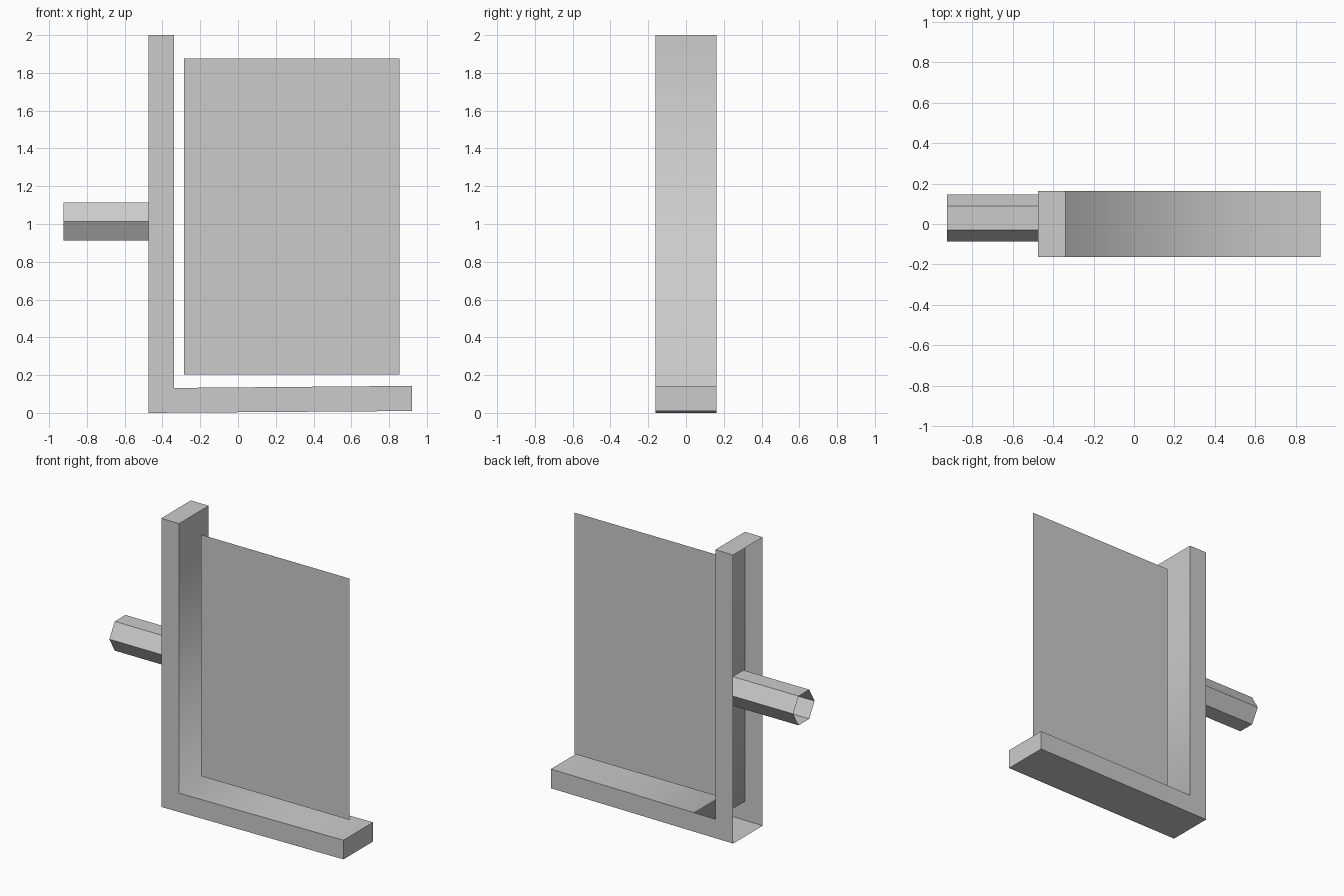
import bpy, math

if "Cube" in bpy.data.objects:
    bpy.data.objects.remove(bpy.data.objects["Cube"])


def add_mesh(name, verts, faces):
    mesh = bpy.data.meshes.new(name)
    mesh.from_pydata(verts, [], faces)
    mesh.update()
    obj = bpy.data.objects.new(name, mesh)
    bpy.context.collection.objects.link(obj)
    return obj


# L-shaped frame: hollow profile swept in y, open along the outer left side
HALF = 0.162
profile = [(-0.475, 0), (0.922, 0.01), (0.922, 0.143),
           (-0.338, 0.132), (-0.338, 2), (-0.475, 2)]
n = len(profile)
verts = [(x, y, z) for y in (-HALF, HALF) for x, z in profile]
faces = [(i, i + n, i + n + 1, i + 1) for i in range(n - 1)]
faces = [tuple(reversed(f)) for f in faces]
faces += [tuple(range(n)), tuple(reversed(range(n, 2 * n)))]
frame = add_mesh("corner_frame", verts, faces)

# Soft shading across the inner corner only, all other edges sharp
frame.data.polygons.foreach_set("use_smooth", [True] * len(faces))
for edge in frame.data.edges:
    edge.use_edge_sharp = set(edge.vertices) != {3, 3 + n}

# Thin upright panel
add_mesh("panel", [(-0.285, 0, 0.203), (0.855, 0, 0.203),
                   (0.855, 0, 1.876), (-0.285, 0, 1.876)], [(0, 1, 2, 3)])

# Open hexagonal peg, its inner end reaching a little into the frame
x0, x1 = -0.925, -0.42
bpy.ops.mesh.primitive_cylinder_add(
    vertices=6, radius=0.117, depth=x1 - x0, end_fill_type='NOTHING',
    location=((x0 + x1) / 2, 0.03, 1.013), rotation=(0, math.pi / 2, 0))
peg = bpy.context.object
peg.name = "axle_peg"
